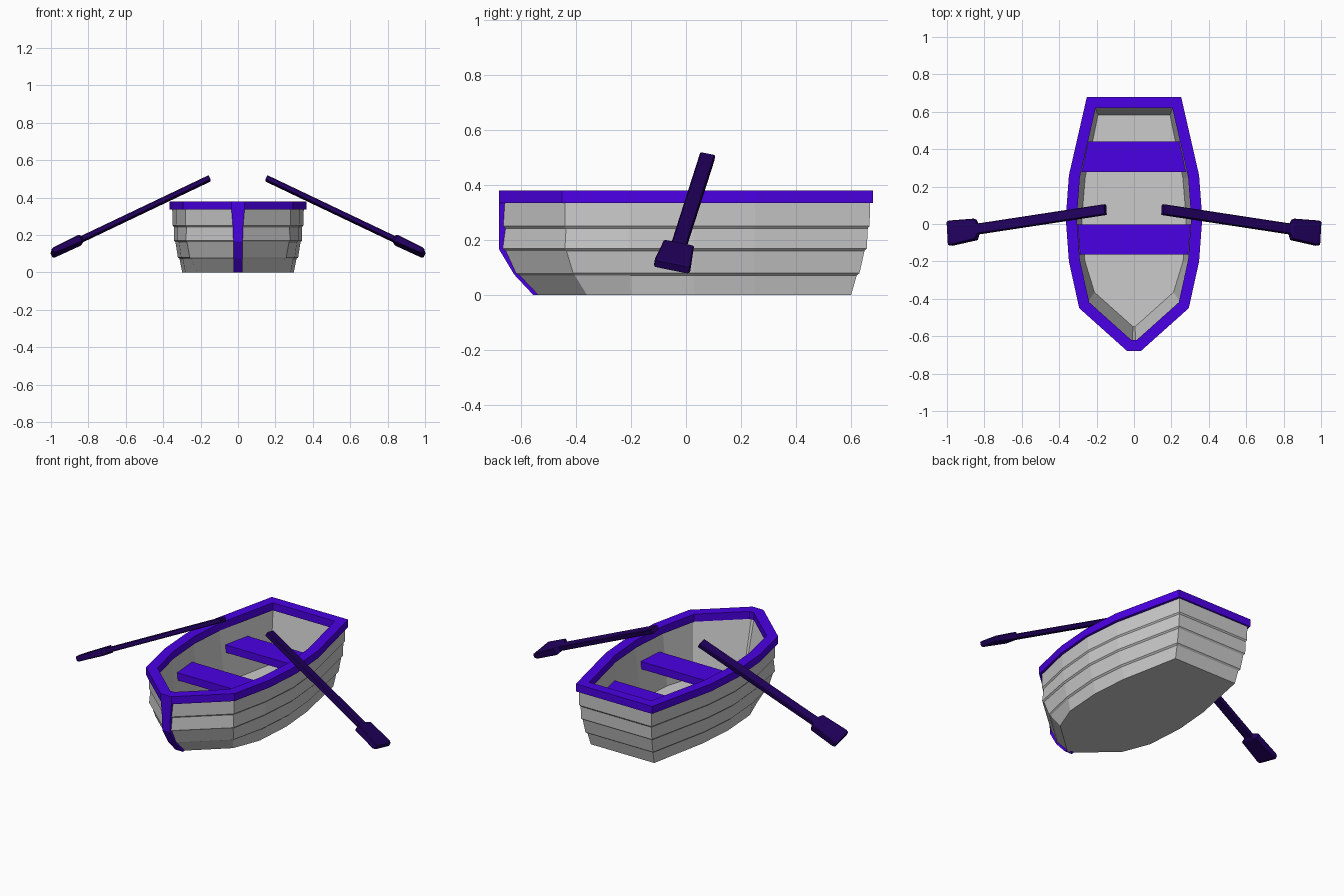
import bpy
from mathutils import Vector

if "Cube" in bpy.data.objects:
    bpy.data.objects.remove(bpy.data.objects["Cube"])


def material(name, rgb):
    m = bpy.data.materials.new(name)
    m.diffuse_color = (*rgb, 1)
    m.use_nodes = True
    m.node_tree.nodes["Principled BSDF"].inputs["Base Color"].default_value = m.diffuse_color
    return m


violet = material("violet_paint", (0.07, 0.0, 0.78))
dark = material("dark_violet_wood", (0.015, 0.0, 0.11))


def loft(name, rings, mat=None, closed=False):
    """Skin a list of equal-length rings; cap the ends or join last to first."""
    n = len(rings[0])
    verts = [tuple(p) for r in rings for p in r]
    k = len(rings)
    faces = []
    for i in range(k if closed else k - 1):
        a, b = i * n, (i + 1) % k * n
        faces += [(a + j, a + (j + 1) % n, b + (j + 1) % n, b + j) for j in range(n)]
    if not closed:
        faces += [tuple(range(n))[::-1], tuple(range((k - 1) * n, k * n))]
    me = bpy.data.meshes.new(name)
    me.from_pydata(verts, [], faces)
    ob = bpy.data.objects.new(name, me)
    bpy.context.collection.objects.link(ob)
    if mat:
        me.materials.append(mat)
    bpy.ops.object.select_all(action='DESELECT')
    bpy.context.view_layer.objects.active = ob
    ob.select_set(True)
    bpy.ops.object.mode_set(mode='EDIT')
    bpy.ops.mesh.select_all(action='SELECT')
    bpy.ops.mesh.normals_make_consistent(inside=False)
    bpy.ops.object.mode_set(mode='OBJECT')
    return ob


def outline(half):
    """Mirror a half outline (stern to bow, +x side) into a full ring."""
    return [Vector(p) for p in half] + [Vector((-x, y)) for x, y in reversed(half)]


def inset(ring, d):
    """Mitred inward offset of a clockwise ring."""
    out = []
    n = len(ring)
    for i, p in enumerate(ring):
        e1 = (p - ring[i - 1]).normalized()
        e2 = (ring[(i + 1) % n] - p).normalized()
        n1, n2 = Vector((e1.y, -e1.x)), Vector((e2.y, -e2.x))
        out.append(p + (n1 + n2) * d / (1 + n1.dot(n2)))
    return out


def at(ring, z):
    return [(p.x, p.y, z) for p in ring]


# Hull: lapped planks outside, plain wall and floor inside
bottom = [(.21, .60), (.28, .25), (.298, .03), (.282, -.20), (.22, -.36), (.014, -.545)]
top = [(.24, .67), (.332, .25), (.352, .03), (.332, -.21), (.28, -.44), (.022, -.668)]


def level(t, tb):
    half = []
    for i, (b, u) in enumerate(zip(bottom, top)):
        f = tb if i > 3 else t
        half.append((b[0] + (u[0] - b[0]) * f, b[1] + (u[1] - b[1]) * f))
    return outline(half)


# each plank's upper edge tucks in under the next plank (height, flare, bow flare, tuck)
planks = [(0, 0, 0, 0), (.072, .40, .60, .007), (.080, .44, .63, 0),
          (.161, .80, .98, .007), (.169, .82, 1, 0),
          (.243, .97, 1, .007), (.251, .96, 1, 0), (.350, 1, 1, 0)]
outer = [at(inset(level(t, tb), d), z) for z, t, tb, d in planks]
inner = [at(inset(level(1, 1), .035), .350), at(inset(level(.15, .25), .027), .030)]
loft("hull", outer + inner)

# Gunwale rail
rail = outline([(.252, .68), (.348, .26), (.365, .03), (.348, -.20), (.293, -.45), (.036, -.68)])
rail_in = inset(rail, .059)
loft("gunwale", [at(rail, .335), at(rail, .38), at(rail_in, .38), at(rail_in, .335)],
     violet, closed=True)

# Stem post down the bow
stem = [(0, -.555, .025), (.075, -.625, .025), (.165, -.679, .025), (.24, -.679, .027), (.336, -.679, .035)]
loft("stem_post", [[(-w, y, z), (w, y, z), (w * .9, y + .03, z), (-w * .9, y + .03, z)]
                   for z, y, w in stem], violet)

# Seats
for name, y0, w0, y1, w1 in [("front_seat", -.163, .296, -.003, .304),
                             ("rear_seat", .278, .282, .44, .262)]:
    plan = [(-w0, y0), (w0, y0), (w1, y1), (-w1, y1)]
    loft(name, [[(x, y, z) for x, y in plan] for z in (.195, .24)], violet)

# Oars: tapered shaft flaring into a flat blade
start, end = Vector((.153, .077, .502)), Vector((.993, -.051, .102))
axis = (end - start).normalized()
length = (end - start).length
across = Vector((.06, .98, -.2))
across = (across - axis * across.dot(axis)).normalized()
up = axis.cross(across)
sections = [(0, .056, .028), (.76, .056, .028), (.775, .112, .042),
            (length - .015, .134, .034), (length, .128, .026)]
for side, name in ((1, "right_oar"), (-1, "left_oar")):
    rings = []
    for s, w, h in sections:
        c = .004
        a, b = w / 2, h / 2
        shape = [(a, b - c), (a - c, b), (c - a, b), (-a, b - c),
                 (-a, c - b), (c - a, -b), (a - c, -b), (a, c - b)]
        pts = [start + axis * s + across * u + up * v for u, v in shape]
        rings.append([(p.x * side, p.y, p.z) for p in pts])
    loft(name, rings, dark)
